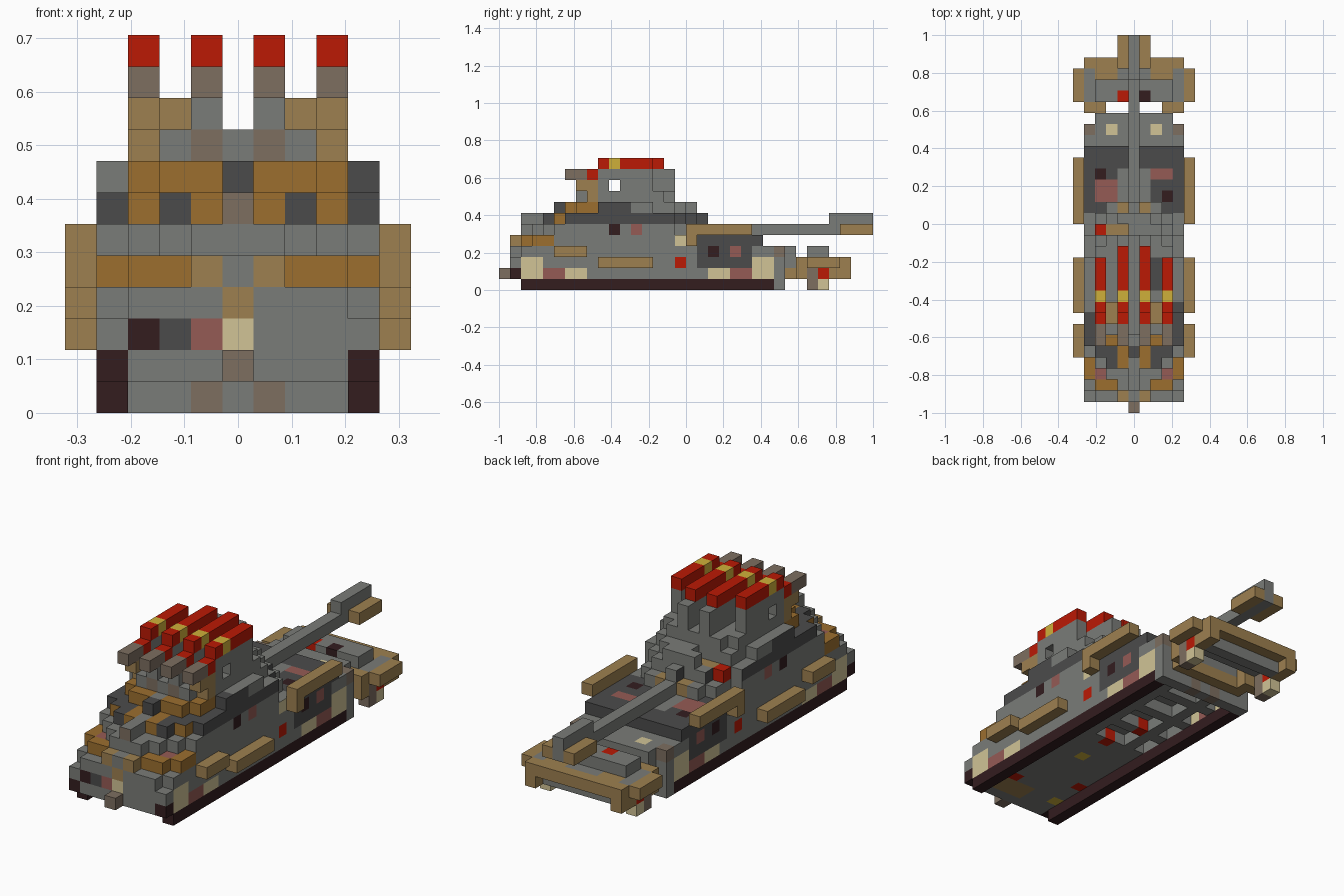
import bpy

# Remove the default cube
cube = bpy.data.objects.get("Cube")
if cube:
    bpy.data.objects.remove(cube, do_unlink=True)

U = 2 / 34  # edge length of one block

# Palette (display values out of 255)
PALETTE = {
    "grey": (122, 124, 120), "dark_grey": (75, 75, 75), "tan": (157, 128, 80),
    "ochre": (156, 111, 47), "red": (187, 25, 4), "yellow": (207, 176, 58),
    "cream": (209, 196, 150), "pink": (149, 91, 85), "maroon": (51, 29, 31),
    "taupe": (125, 110, 96),
}
NAMES = list(PALETTE)
MATERIALS = []
for name, rgb in PALETTE.items():
    mat = bpy.data.materials.new(name)
    linear = [((c / 255 + 0.055) / 1.055) ** 2.4 for c in rgb] + [1]
    mat.diffuse_color = linear
    mat.use_nodes = True
    bsdf = mat.node_tree.nodes["Principled BSDF"]
    bsdf.inputs["Base Color"].default_value = linear
    bsdf.inputs["Roughness"].default_value = 0.9
    MATERIALS.append(mat)

cells = {}  # (column, row, layer) -> (part, colour)


def box(part, colour, xs, ys, zs):
    """Fill an inclusive range of blocks; None as colour carves them away."""
    for i in range(xs[0], xs[1] + 1):
        for j in range(ys[0], ys[1] + 1):
            for k in range(zs[0], zs[1] + 1):
                if colour:
                    cells[i, j, k] = (part, colour)
                else:
                    cells.pop((i, j, k), None)


def pair(part, colour, xs, ys, zs):
    """Same as box, on both sides."""
    box(part, colour, xs, ys, zs)
    box(part, colour, (-xs[1], -xs[0]), ys, zs)


def tapered(part, colour, start, half_widths, layer):
    """One layer of blocks whose half width is given row by row."""
    for n, half in enumerate(half_widths):
        w = int(half)
        box(part, colour, (-w, w), (start + n, start + n), (layer, layer))


# Hull with a stepped nose
box("hull", "grey", (-4, 4), (1, 25), (1, 2))
tapered("hull", "grey", 1, "3" + "4" * 24, 3)
tapered("hull", "grey", 1, "13" + "4" * 21, 4)

# Open belly with ribs
box("hull", None, (-3, 3), (14, 24), (1, 1))
for row in (16, 19, 22):
    box("hull", "grey", (-3, 3), (row, row), (1, 1))
pair("hull", "grey", (2, 2), (14, 24), (1, 1))
box("hull", "grey", (-4, 4), (25, 25), (0, 0))
pair("hull", "taupe", (1, 1), (25, 25), (0, 0))
pair("hull", "taupe", (4, 4), (25, 25), (3, 3))

# Belly spots
box("hull", "tan", (0, 3), (2, 3), (1, 1))
for column, row in ((2, 4), (-3, 6), (0, 13), (-1, 16)):
    box("hull", "red", (column, column), (row, row), (1, 1))
for column, row in ((0, 10), (-3, 3)):
    box("hull", "yellow", (column, column), (row, row), (1, 1))

# Side markings
pair("hull", "maroon", (4, 4), (1, 1), (1, 1))
for row, top in ((2, 2), (6, 1), (19, 1), (23, 2)):
    pair("hull", "cream", (4, 4), (row, row + 1), (1, top))
for row in (4, 21):
    pair("hull", "pink", (4, 4), (row, row + 1), (1, 1))
pair("hull", "dark_grey", (4, 4), (18, 22), (2, 4))
pair("hull", "maroon", (4, 4), (19, 19), (3, 3))
pair("hull", "pink", (4, 4), (21, 21), (3, 3))
pair("hull", "red", (4, 4), (16, 16), (2, 2))

# Nose details
for column, colour in ((-3, "maroon"), (-2, "dark_grey"), (-1, "pink"), (0, "cream")):
    box("hull", colour, (column, column), (1, 1), (2, 2))
box("hull", "tan", (0, 0), (1, 1), (3, 3))
pair("hull", "tan", (1, 1), (1, 1), (4, 4))
pair("hull", "ochre", (2, 3), (2, 2), (4, 4))
pair("hull", "ochre", (4, 4), (3, 4), (4, 4))
pair("hull", "pink", (3, 3), (3, 3), (4, 4))
box("tow_hook", "taupe", (0, 0), (0, 0), (1, 1))

# Rear deck patches
pair("hull", "dark_grey", (2, 4), (18, 23), (4, 4))
box("hull", "dark_grey", (-1, 1), (22, 23), (4, 4))
box("hull", "pink", (-3, -2), (19, 20), (4, 4))
box("hull", "maroon", (-3, -3), (21, 21), (4, 4))
box("hull", "maroon", (3, 3), (19, 19), (4, 4))
box("hull", "pink", (2, 3), (21, 21), (4, 4))
pair("hull", "cream", (2, 2), (25, 25), (3, 3))

# Tracks
pair("tracks", "maroon", (4, 4), (2, 24), (0, 0))

# Side rails, the rear ones on a short foot
for rows, layer in (((5, 7), 3), ((9, 13), 2), ((17, 22), 5)):
    pair("side_rails", "tan", (5, 5), rows, (layer, layer))
pair("side_rails", "tan", (5, 5), (17, 17), (4, 4))

# Rear carrier behind the hull
box("rear_carrier", "grey", (-3, 3), (26, 26), (2, 3))
box("rear_carrier", "tan", (-3, 3), (26, 26), (1, 1))
pair("rear_carrier", "tan", (3, 4), (27, 27), (1, 2))
box("rear_carrier", "grey", (-4, 4), (28, 30), (2, 2))
pair("rear_carrier", "tan", (2, 3), (30, 30), (2, 2))
box("rear_carrier", "grey", (-3, 3), (28, 29), (3, 3))
box("rear_carrier", "red", (-1, -1), (28, 28), (3, 3))
box("rear_carrier", "maroon", (1, 1), (28, 28), (3, 3))
box("rear_carrier", "grey", (-3, 3), (30, 30), (1, 1))
pair("rear_carrier", "tan", (4, 4), (28, 31), (1, 1))
pair("rear_carrier", "tan", (5, 5), (28, 30), (2, 2))
box("rear_carrier", "tan", (-4, 4), (31, 31), (2, 2))
pair("rear_carrier", "taupe", (4, 4), (28, 28), (0, 1))
pair("rear_carrier", "cream", (4, 4), (29, 29), (0, 0))
pair("rear_carrier", "red", (4, 4), (29, 29), (1, 1))

# Stepped turret
tapered("turret", "grey", 2, "12344444444444332", 5)
tapered("turret", "grey", 2, "00234444444444320", 6)
tapered("turret", "grey", 5, "0233444443321", 7)
tapered("turret", "grey", 7, "233333332", 8)

# Turret camouflage blocks
pair("turret", "ochre", (1, 1), (4, 5), (6, 6))
pair("turret", "dark_grey", (2, 2), (4, 5), (6, 6))
pair("turret", "ochre", (3, 3), (5, 5), (6, 6))
pair("turret", "dark_grey", (3, 3), (6, 6), (6, 6))
pair("turret", "dark_grey", (4, 4), (6, 8), (6, 6))
box("turret", "dark_grey", (0, 0), (5, 5), (7, 7))
pair("turret", "ochre", (1, 2), (6, 6), (7, 7))
pair("turret", "ochre", (3, 3), (7, 8), (7, 7))
box("turret", "dark_grey", (4, 4), (9, 9), (7, 7))
pair("turret", "taupe", (1, 1), (7, 7), (8, 8))
pair("turret", "tan", (3, 3), (8, 8), (8, 8))
box("turret", "dark_grey", (2, 2), (11, 13), (8, 8))
pair("turret", "maroon", (4, 4), (10, 10), (5, 5))
pair("turret", "pink", (4, 4), (12, 12), (5, 5))
pair("turret", "tan", (1, 1), (18, 18), (5, 5))
box("turret", "red", (-3, -3), (16, 16), (6, 6))
box("turret", "tan", (-2, -1), (16, 16), (6, 6))
box("turret", None, (-2, -1), (16, 16), (7, 7))

# Launcher racks and rockets, the outer ones shorter
for column, rack_end, rocket_end in ((1, 15, 14), (3, 13, 13)):
    xs = (column, column)
    pair("launcher_rack", "grey", xs, (9, rack_end), (9, 10))
    pair("launcher_rack", "tan" if column == 3 else "grey", xs, (7, 8), (9, 9))
    pair("launcher_rack", "taupe", xs, (6, 7), (10, 10))
    pair("rockets", "red", xs, (8, 8), (10, 10))
    pair("rockets", "red", xs, (9, rocket_end), (11, 11))
    pair("rockets", "yellow", xs, (10, 10), (11, 11))
pair("launcher_rack", "tan", (2, 2), (8, 9), (9, 9))
box("launcher_rack", None, (-3, 3), (10, 10), (9, 9))

# Gun
box("gun_barrel", "grey", (0, 0), (19, 33), (5, 5))
box("gun_barrel", "grey", (0, 0), (30, 33), (6, 6))
pair("muzzle_plates", "tan", (1, 1), (31, 33), (5, 5))


def face_colour(cell, normal, part, colour):
    """Colour of a face: some turret and hull faces carry extra patches."""
    i, j, k = cell
    if normal[0] and colour == "grey":
        if part == "turret" and (k == 6 and j > 6 or k == 7 and 9 <= j <= 11):
            return "dark_grey"
        if part == "hull" and (j, k) == (16, 4):
            return "cream"
    if part == "turret" and k == 6:
        if i == 0 and normal[1] < 0:
            return "taupe"
        if abs(i) == 3 and j == 5 and normal[2]:
            return "dark_grey"
    return colour


# Build one mesh per part from the exposed block faces
for part in sorted({p for p, c in cells.values()}):
    verts, faces, slots, index = [], [], [], {}
    for cell, (owner, colour) in cells.items():
        if owner != part:
            continue
        for axis in range(3):
            for sign in (-1, 1):
                normal = tuple(sign if a == axis else 0 for a in range(3))
                if tuple(c + n for c, n in zip(cell, normal)) in cells:
                    continue
                loop = []
                for s, t in ((0, 0), (1, 0), (1, 1), (0, 1))[::sign]:
                    corner = list(cell)
                    corner[axis] += sign > 0
                    corner[(axis + 1) % 3] += s
                    corner[(axis + 2) % 3] += t
                    key = tuple(corner)
                    if key not in index:
                        index[key] = len(verts)
                        x, y, z = key
                        verts.append(((x - 0.5) * U, y * U - 1, z * U))
                    loop.append(index[key])
                faces.append(loop)
                slots.append(NAMES.index(face_colour(cell, normal, part, colour)))
    mesh = bpy.data.meshes.new(part)
    mesh.from_pydata(verts, [], faces)
    for mat in MATERIALS:
        mesh.materials.append(mat)
    mesh.polygons.foreach_set("material_index", slots)
    mesh.update()
    bpy.context.collection.objects.link(bpy.data.objects.new(part, mesh))
